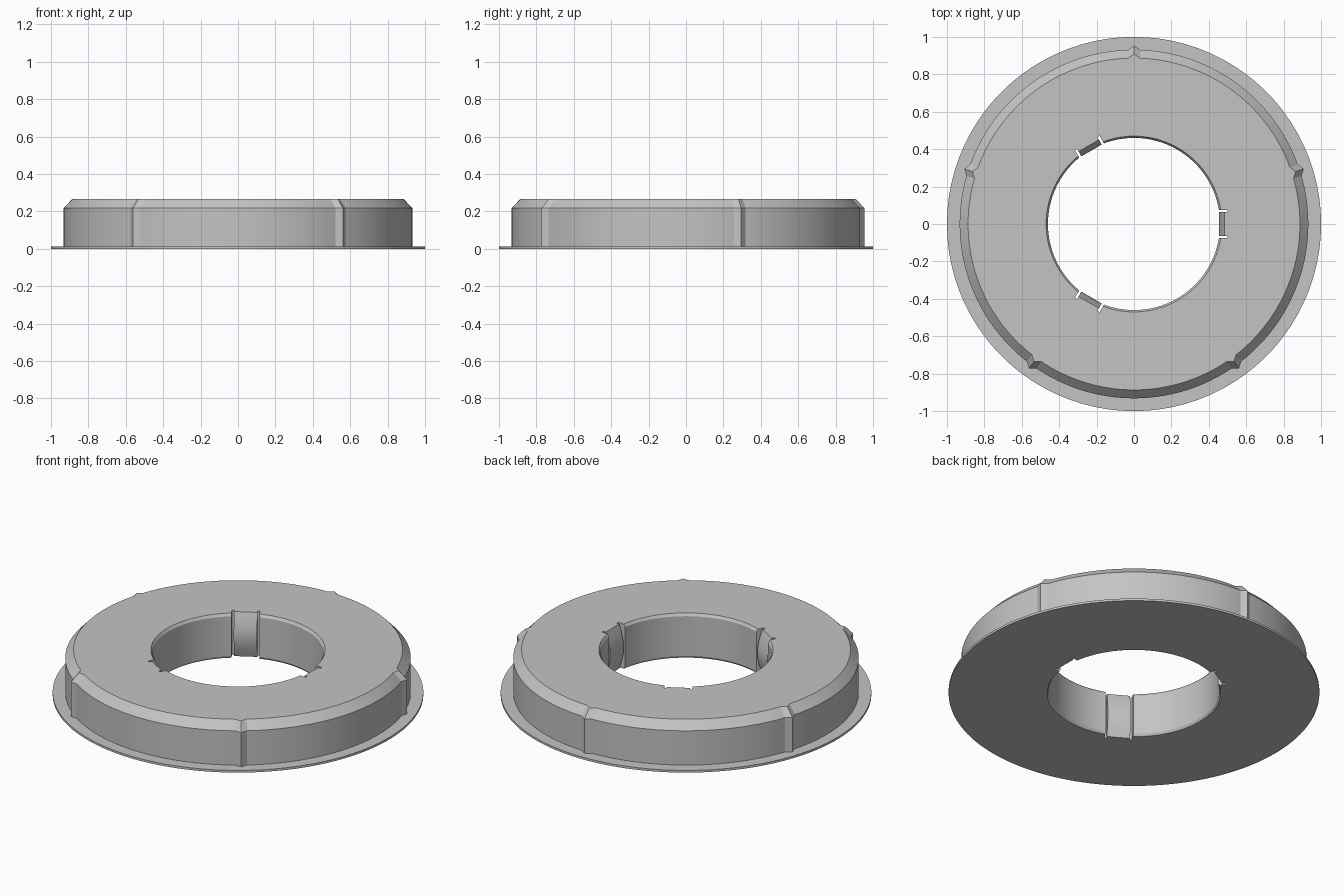
import bpy, bmesh, math
from mathutils import Matrix

default = bpy.data.objects.get("Cube")
if default:
    bpy.data.objects.remove(default, do_unlink=True)

GREY = (0.55, 0.55, 0.55, 1)
HEIGHT = 0.265
RIB_ANGLES = [18 + 72 * k for k in range(5)]
TAB_ANGLES = [0, 120, 240]

mat = bpy.data.materials.new("plain grey")
mat.use_nodes = True
mat.diffuse_color = GREY
mat.node_tree.nodes["Principled BSDF"].inputs["Base Color"].default_value = GREY


def add_object(name, bm):
    bmesh.ops.recalc_face_normals(bm, faces=bm.faces)
    mesh = bpy.data.meshes.new(name)
    bm.to_mesh(mesh)
    bm.free()
    mesh.materials.append(mat)
    obj = bpy.data.objects.new(name, mesh)
    bpy.context.collection.objects.link(obj)
    return obj


def rib_offset(angle):
    """How far the outer wall swells at an angle: a pointed ridge at each rib."""
    gap = min(abs((angle - r + 180) % 360 - 180) for r in RIB_ANGLES)
    return 0.022 * max(0, 1 - gap / 2)


def smooth(obj):
    bpy.ops.object.select_all(action='DESELECT')
    obj.select_set(True)
    bpy.context.view_layer.objects.active = obj
    bpy.ops.object.shade_smooth_by_angle(angle=math.radians(25))


# Ring body: closed profile (radius, height, follows ribs) swept around z
profile = [
    (0.468, 0, 0), (1, 0, 0), (1, 0.013, 0),
    (0.932, 0.013, 1), (0.932, 0.217, 1), (0.887, HEIGHT, 1),
    (0.47, HEIGHT, 0), (0.46, 0.25, 0), (0.46, 0.013, 0),
]
bm = bmesh.new()
rings = []
for angle in range(0, 360, 2):
    a = math.radians(angle)
    swell = rib_offset(angle)
    rings.append([bm.verts.new(((r + f * swell) * math.cos(a),
                                (r + f * swell) * math.sin(a), z))
                  for r, z, f in profile])
n = len(profile)
for i, ring in enumerate(rings):
    nxt = rings[(i + 1) % len(rings)]
    for j in range(n):
        k = (j + 1) % n
        bm.faces.new((ring[j], nxt[j], nxt[k], ring[k]))
body = add_object("ring_body", bm)

# Notches cut in the bore behind each spring tab
bm = bmesh.new()
for angle in TAB_ANGLES:
    bmesh.ops.create_cube(bm, size=1, matrix=Matrix.Rotation(math.radians(angle), 4, 'Z')
                          @ Matrix.Translation((0.45, 0, 0.13))
                          @ Matrix.Diagonal((0.1, 0.152, 1, 1)))
cutter = add_object("notch_cutter", bm)
cutter.hide_render = True
cut = body.modifiers.new("notches", 'BOOLEAN')
cut.object = cutter
cut.operation = 'DIFFERENCE'
cut.solver = 'EXACT'
bpy.context.view_layer.objects.active = body
bpy.ops.object.modifier_apply(modifier=cut.name)
bpy.data.objects.remove(cutter, do_unlink=True)
smooth(body)

# Spring tabs: bowed inner face, extruded sideways between two slits
STEPS = 12
for number, angle in enumerate(TAB_ANGLES, 1):
    bm = bmesh.new()
    outline = [(0.505, 0), (0.505, HEIGHT)]
    for s in range(STEPS + 1):
        t = 1 - s / STEPS
        outline.append((0.484 - 0.03 * math.sin(math.pi * t), HEIGHT * t))
    face = bm.faces.new([bm.verts.new((x, -0.063, z)) for x, z in outline])
    out = bmesh.ops.extrude_face_region(bm, geom=[face])
    moved = [v for v in out["geom"] if isinstance(v, bmesh.types.BMVert)]
    bmesh.ops.translate(bm, verts=moved, vec=(0, 0.126, 0))
    bm.transform(Matrix.Rotation(math.radians(angle), 4, 'Z'))
    smooth(add_object(f"spring_tab_{number}", bm))
